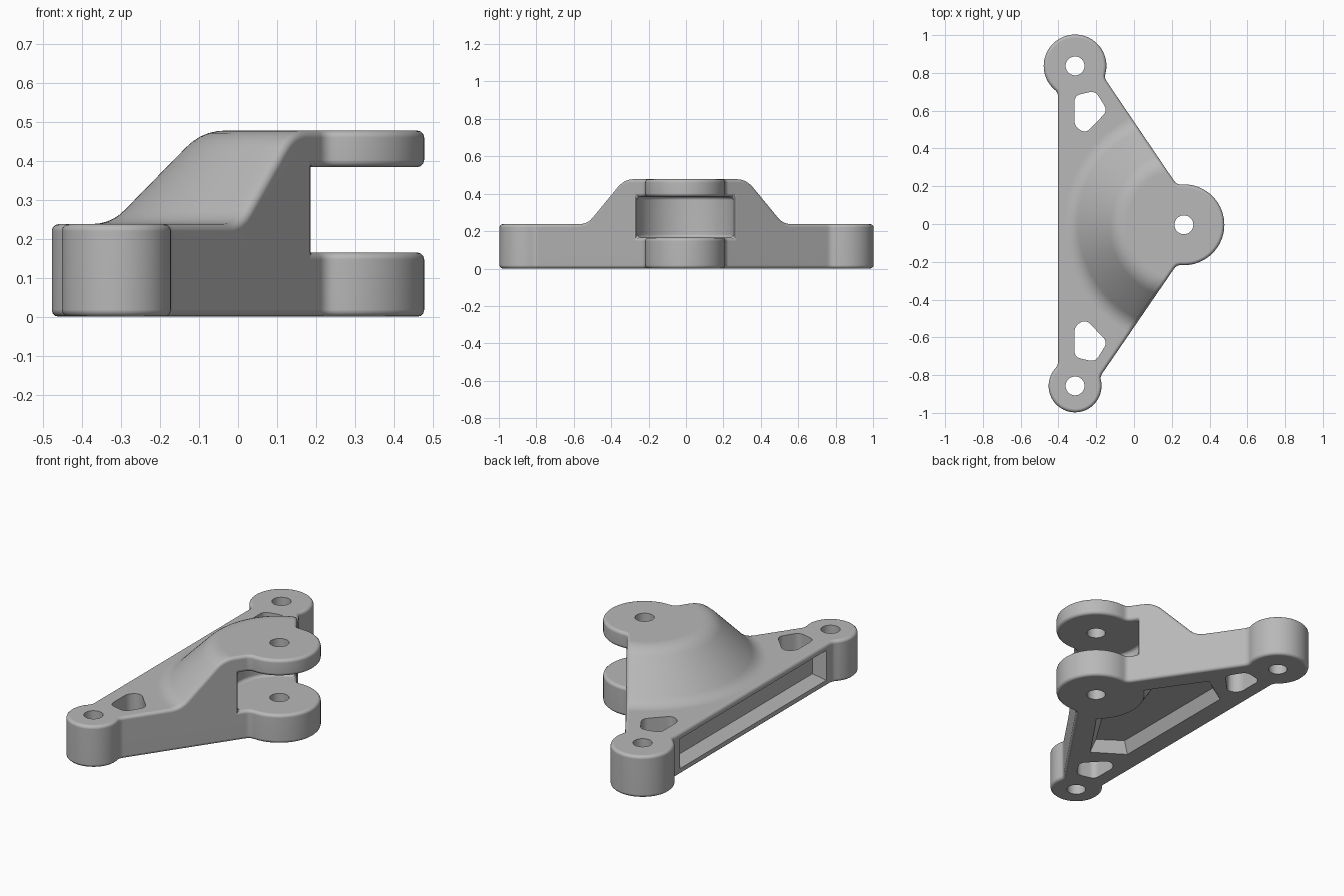
import bpy, bmesh
from math import sin, cos, radians
from mathutils import Vector, Matrix

cube = bpy.data.objects.get("Cube")
if cube:
    bpy.data.objects.remove(cube, do_unlink=True)

grey = bpy.data.materials.new("cast_grey")
grey.use_nodes = True
colour = (0.48, 0.48, 0.48, 1)
grey.diffuse_color = colour
grey.node_tree.nodes["Principled BSDF"].inputs["Base Color"].default_value = colour

PIN = (0.264, -0.004)
BACK = (-0.312, 0.837)
FRONT = (-0.312, -0.857)


def finish(name, bm):
    bmesh.ops.recalc_face_normals(bm, faces=bm.faces)
    mesh = bpy.data.meshes.new(name)
    bm.to_mesh(mesh)
    bm.free()
    mesh.materials.append(grey)
    ob = bpy.data.objects.new(name, mesh)
    bpy.context.collection.objects.link(ob)
    return ob


def prism(name, points, z0, z1, taper=0, depth=0):
    bm = bmesh.new()
    base = bm.faces.new([bm.verts.new((p[0], p[1], z0)) for p in points])
    top = bmesh.ops.extrude_face_region(bm, geom=[base])["geom"]
    bmesh.ops.translate(bm, vec=(0, 0, z1 - z0),
                        verts=[g for g in top if isinstance(g, bmesh.types.BMVert)])
    bmesh.ops.recalc_face_normals(bm, faces=bm.faces)
    if taper:
        cap = [g for g in top if isinstance(g, bmesh.types.BMFace)]
        bmesh.ops.inset_region(bm, faces=cap, thickness=taper, depth=depth)
    return finish(name, bm)


def revolve(name, profile, centre, angles):
    bm = bmesh.new()
    rings = [[bm.verts.new((centre[0] + r * cos(radians(a)), centre[1] + r * sin(radians(a)), z))
              for r, z in profile] for a in angles]
    for i, q in enumerate(rings):
        p = rings[i - 1]
        for j in range(len(profile) - 1):
            bm.faces.new((p[j], q[j], q[j + 1], p[j + 1]))
    bm.faces.new([r[0] for r in rings])
    bm.faces.new([r[-1] for r in rings])
    return finish(name, bm)


def arc(c, r, a0, a1, n):
    return [Vector((c[0] + r * cos(radians(a0 + (a1 - a0) * i / n)),
                    c[1] + r * sin(radians(a0 + (a1 - a0) * i / n)))) for i in range(n + 1)]


def bend(a, corner, b, n=5):
    return [a * (1 - t) ** 2 + corner * 2 * t * (1 - t) + b * t * t
            for t in (i / n for i in range(n + 1))]


def rounded(points, size):
    out = []
    for i, p in enumerate(points):
        p, a, b = Vector(p), Vector(points[i - 1]), Vector(points[(i + 1) % len(points)])
        out += bend(p + (a - p).normalized() * size, p, p + (b - p).normalized() * size)
    return out


def apply(ob, kind, **settings):
    mod = ob.modifiers.new(kind.title(), kind)
    for key, value in settings.items():
        setattr(mod, key, value)
    bpy.context.view_layer.objects.active = ob
    bpy.ops.object.modifier_apply(modifier=mod.name)


def combine(ob, tool, operation="DIFFERENCE"):
    apply(ob, "BOOLEAN", object=tool, operation=operation, solver="EXACT")
    bpy.data.objects.remove(tool, do_unlink=True)


# Plan outline: three round bosses joined by straight walls with small fillets
SOFT = 7
arcs = [(PIN, 0.214, -100, 100, 40), (BACK, 0.166, -22, 237, 48), (FRONT, 0.14, 130, 380, 44)]
outline = []
for i, (c, r, a0, a1, n) in enumerate(arcs):
    c2, r2, b0, b1, n2 = arcs[(i + 1) % 3]
    body = arc(c, r, a0 + SOFT, a1 - SOFT, n)
    end, start = arc(c, r, a0, a1, 1)[1], arc(c2, r2, b0, b1, 1)[0]
    along = (start - end).normalized() * 0.025
    outline += body[:-1] + bend(body[-1], end, end + along)
    outline += bend(start - along, start, arc(c2, r2, b0 + SOFT, b1, 1)[0])[:-1]
bracket = prism("bracket_body", outline, 0, 0.7)

# Conical hill: revolved envelope trims the upper surface,
# with one wide facet at each side wall so that the cut edge stays clean
hill = [Vector((0.355, 0.478)), Vector((0.59, 0.238))]
slope = (hill[1] - hill[0]).normalized()
level = Vector((1, 0))
profile = [Vector((2, -0.1)), Vector((2, 0.238))]
profile += bend(hill[1] + level * 0.05, hill[1], hill[1] - slope * 0.05)
profile += bend(hill[0] + slope * 0.06, hill[0], hill[0] - level * 0.06)
angles = list(range(-105, 106, 15)) + list(range(119, 242, 2))
combine(bracket, revolve("envelope", profile, PIN, angles), "INTERSECT")

# Clevis gap: round clearance about the pin
combine(bracket, revolve("gap", [(0.27, 0.165), (0.27, 0.384)], PIN, range(0, 360, 4)))

# Merge flat areas, then round the casting edges
apply(bracket, "DECIMATE", decimate_type="DISSOLVE", angle_limit=radians(0.5))
apply(bracket, "BEVEL", width=0.018, segments=3, limit_method="ANGLE",
      angle_limit=radians(40), use_clamp_overlap=False)

# Bolt and pin holes
for c in (PIN, BACK, FRONT):
    combine(bracket, revolve("hole", [(0.05, -0.1), (0.05, 0.6)], c, range(0, 360, 9)))

# Lightening windows near both bosses
window = [(-0.315, 0.515), (-0.255, 0.48), (-0.14, 0.6), (-0.205, 0.705), (-0.315, 0.68)]
for side, shift in ((1, 0), (-1, 0.025)):
    pts = [(x, side * (y + shift)) for x, y in window]
    combine(bracket, prism("window", rounded(pts, 0.034), -0.1, 0.6))

# Shallow pocket underneath with sloping walls, following the pin boss
pocket = [(-0.28, -0.39), (-0.11, -0.5), (0.055, -0.26)]
pocket += [tuple(p) for p in arc(PIN, 0.26, 230, 130, 16)]
pocket += [(0.055, 0.26), (-0.11, 0.5), (-0.28, 0.39)]
combine(bracket, prism("pocket", pocket, -0.1, 0, taper=0.04, depth=0.065))

# Long recess with sloping walls in the rear face
slot = [(-0.205, -0.69), (-0.035, -0.69), (-0.035, 0.63), (-0.205, 0.63)]
recess = prism("recess", slot, -0.5, -0.402, taper=0.045, depth=0.065)
recess.data.transform(Matrix.Rotation(radians(90), 4, "Y"))
combine(bracket, recess)

# Smooth rounded surfaces, keeping flats flat and cut edges sharp
bpy.ops.object.select_all(action="DESELECT")
bracket.select_set(True)
bpy.context.view_layer.objects.active = bracket
bpy.ops.object.shade_smooth_by_angle(angle=radians(32))
apply(bracket, "WEIGHTED_NORMAL", keep_sharp=True)
